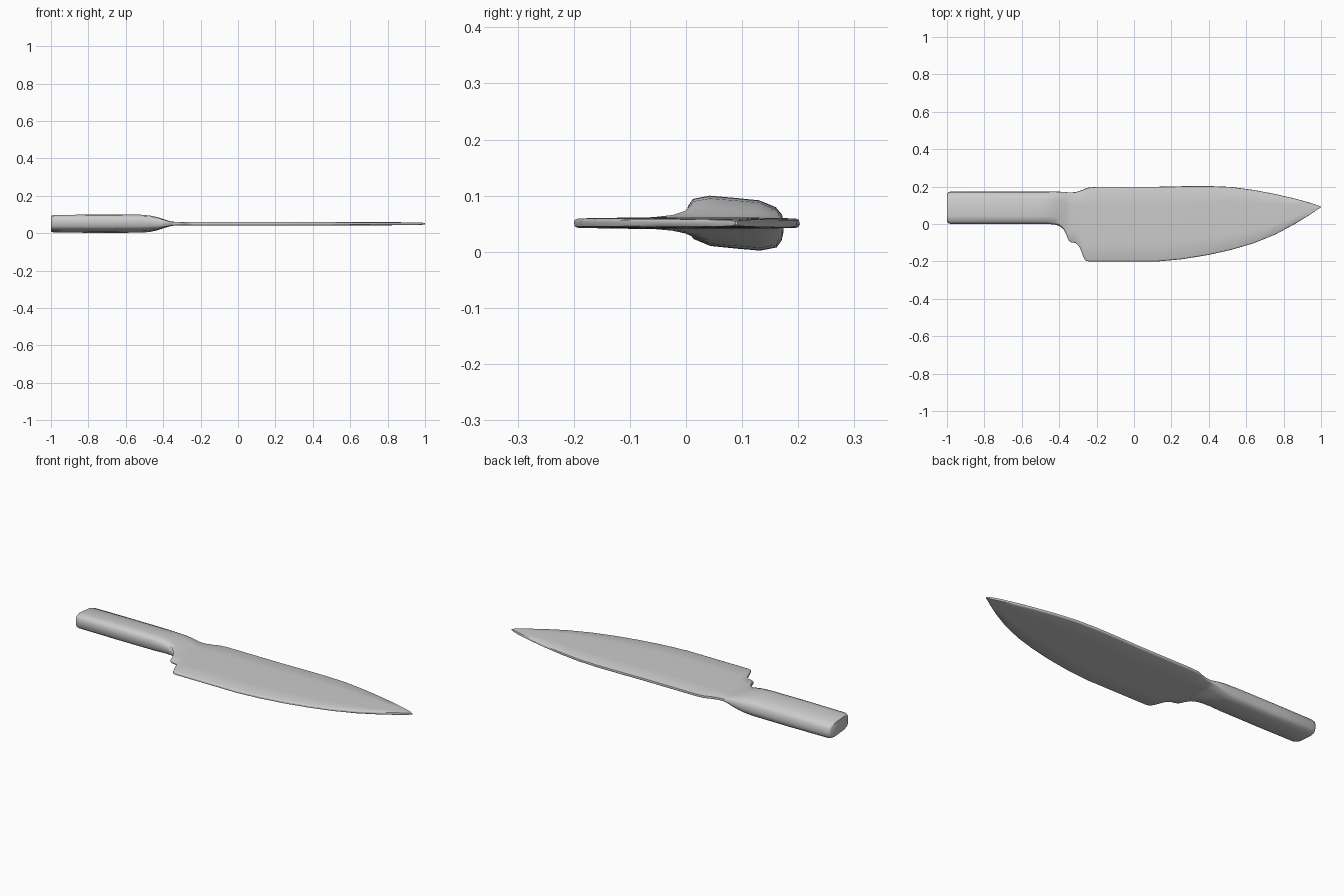
import bpy, bmesh

MID_Z = 0.051

# Stations along the knife: x, lower edge y, upper edge y, half thickness
STATIONS = [
    (-1.0, 0.014, 0.160, 0.040), (-0.994, 0.005, 0.169, 0.045),
    (-0.98, 0.0, 0.174, 0.047), (-0.75, 0.0, 0.174, 0.049),
    (-0.52, 0.0, 0.174, 0.048), (-0.47, 0.0, 0.174, 0.044),
    (-0.43, -0.002, 0.174, 0.035), (-0.40, -0.01, 0.173, 0.025),
    (-0.375, -0.03, 0.171, 0.017), (-0.36, -0.06, 0.170, 0.013),
    (-0.35, -0.088, 0.169, 0.011), (-0.335, -0.098, 0.169, 0.010),
    (-0.31, -0.102, 0.171, 0.010), (-0.29, -0.125, 0.177, 0.010),
    (-0.275, -0.165, 0.182, 0.010), (-0.262, -0.193, 0.188, 0.010),
    (-0.245, -0.2, 0.194, 0.010), (-0.2, -0.2, 0.199, 0.010),
    (0.13, -0.2, 0.199, 0.010), (0.26, -0.188, 0.202, 0.010),
    (0.40, -0.165, 0.203, 0.010), (0.52, -0.138, 0.198, 0.0095),
    (0.64, -0.103, 0.182, 0.009), (0.76, -0.054, 0.159, 0.0085),
    (0.86, 0.0, 0.136, 0.008), (0.94, 0.049, 0.114, 0.007),
    (0.985, 0.080, 0.099, 0.006), (1.0, 0.088, 0.092, 0.003),
]

# Upper half of each cross-section; the lower half is its 180 degree rotation
GRIP = [(0, .3), (.02, .62), (.07, .88), (.24, 1), (.5, .92), (.75, .83), (.92, .58), (.985, .3)]
BLADE = [(0, .2), (.005, .6), (.02, .85), (.25, 1), (.5, 1), (.75, 1), (.98, .85), (.995, .6)]


def full_section(half):
    return half + [(1 - u, -v) for u, v in half]


grip, blade = full_section(GRIP), full_section(BLADE)

# Loft the handle and blade as one continuous skin
bm = bmesh.new()
rings = []
for x, y0, y1, h in STATIONS:
    t = min(1, max(0, (h - 0.010) / 0.034)) if x < 0 else 0
    ring = []
    for (gu, gv), (bu, bv) in zip(grip, blade):
        u, v = bu + (gu - bu) * t, bv + (gv - bv) * t
        ring.append(bm.verts.new((x, y0 + (y1 - y0) * u, MID_Z + h * v)))
    rings.append(ring)
n = len(grip)
for a, b in zip(rings, rings[1:]):
    for i in range(n):
        j = (i + 1) % n
        bm.faces.new((a[i], a[j], b[j], b[i]))
bm.faces.new(rings[0])
bm.faces.new(rings[-1])
bmesh.ops.recalc_face_normals(bm, faces=bm.faces)

mesh = bpy.data.meshes.new("kitchen_knife")
bm.to_mesh(mesh)
bm.free()
knife = bpy.data.objects.new("kitchen_knife", mesh)
bpy.context.collection.objects.link(knife)

# Smooth skin with sharp butt end
bpy.context.view_layer.objects.active = knife
knife.select_set(True)
bpy.ops.object.shade_smooth_by_angle(angle=0.8)
